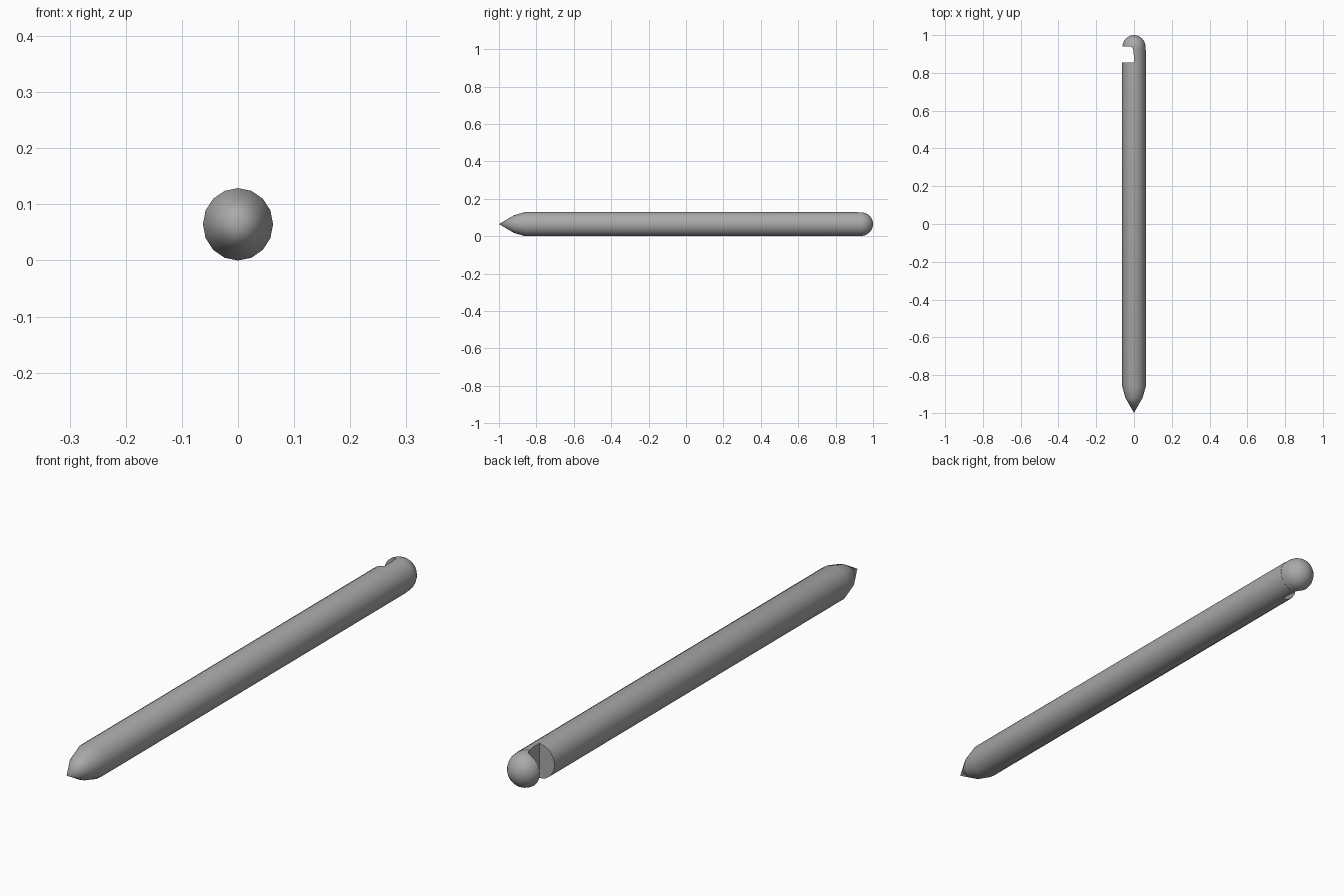
import bpy, bmesh, math

cube = bpy.data.objects.get("Cube")
if cube:
    bpy.data.objects.remove(cube, do_unlink=True)

RX, RZ = 0.0625, 0.0645   # slightly taller than wide

steel = bpy.data.materials.new("grey steel")
steel.use_nodes = True
GREY = (0.4, 0.4, 0.4, 1)
steel.diffuse_color = GREY
steel.node_tree.nodes["Principled BSDF"].inputs["Base Color"].default_value = GREY


def make_object(name, bm):
    bmesh.ops.recalc_face_normals(bm, faces=bm.faces)
    mesh = bpy.data.meshes.new(name)
    bm.to_mesh(mesh)
    bm.free()
    obj = bpy.data.objects.new(name, mesh)
    bpy.context.collection.objects.link(obj)
    mesh.materials.append(steel)
    return obj


def lathe(name, profile, sides):
    """Closed solid around the y axis from (y, relative radius) pairs."""
    bm = bmesh.new()
    rings = []
    for y, r in profile:
        angles = [math.tau * i / sides for i in range(sides if r else 1)]
        rings.append([bm.verts.new((RX * r * math.sin(a), y, RZ * (1 + r * math.cos(a))))
                      for a in angles])
    for a, b in zip(rings, rings[1:]):
        for i in range(sides):
            j = (i + 1) % sides
            corners = [a[i % len(a)], a[j % len(a)], b[j % len(b)], b[i % len(b)]]
            bm.faces.new(list(dict.fromkeys(corners)))
    for ring in (rings[0], rings[-1]):
        if len(ring) > 1:
            bm.faces.new(ring)
    return make_object(name, bm)


# Pointed shaft
shaft = lathe("shaft", [(-1, 0), (-0.92, 0.73), (-0.86, 1), (0.92, 1)], 16)

# Rounded head
R = 0.98
dome = [(0.936 + 0.064 * math.sin(t), R * math.cos(t))
        for t in (math.pi / 2 * k / 8 for k in range(8))]
head = lathe("rounded_head", [(0.92, R)] + dome + [(1, 0)], 32)

# Line notch: flat lower wall, rounded inner corner under the head
corner = [(-0.026 + 0.022 * math.cos(t), 0.918 + 0.022 * math.sin(t))
          for t in (math.pi / 2 * k / 5 for k in range(6))]
outline = [(-0.2, 0.856), (0.0, 0.856), (0.0, 0.885)] + corner + [(-0.2, 0.94)]
bm = bmesh.new()
base = bm.faces.new([bm.verts.new((x, y, -0.1)) for x, y in outline])
grown = bmesh.ops.extrude_face_region(bm, geom=[base])["geom"]
bmesh.ops.translate(bm, vec=(0, 0, 0.4),
                    verts=[g for g in grown if isinstance(g, bmesh.types.BMVert)])
cutter = make_object("notch_cutter", bm)
cutter.hide_render = True

for obj in (shaft, head):
    cut = obj.modifiers.new("notch", "BOOLEAN")
    cut.operation = "DIFFERENCE"
    cut.solver = "EXACT"
    cut.object = cutter
    bpy.ops.object.select_all(action="DESELECT")
    obj.select_set(True)
    bpy.context.view_layer.objects.active = obj
    bpy.ops.object.modifier_apply(modifier=cut.name)
    bpy.ops.object.shade_smooth_by_angle(angle=math.radians(40))

bpy.data.objects.remove(cutter, do_unlink=True)
